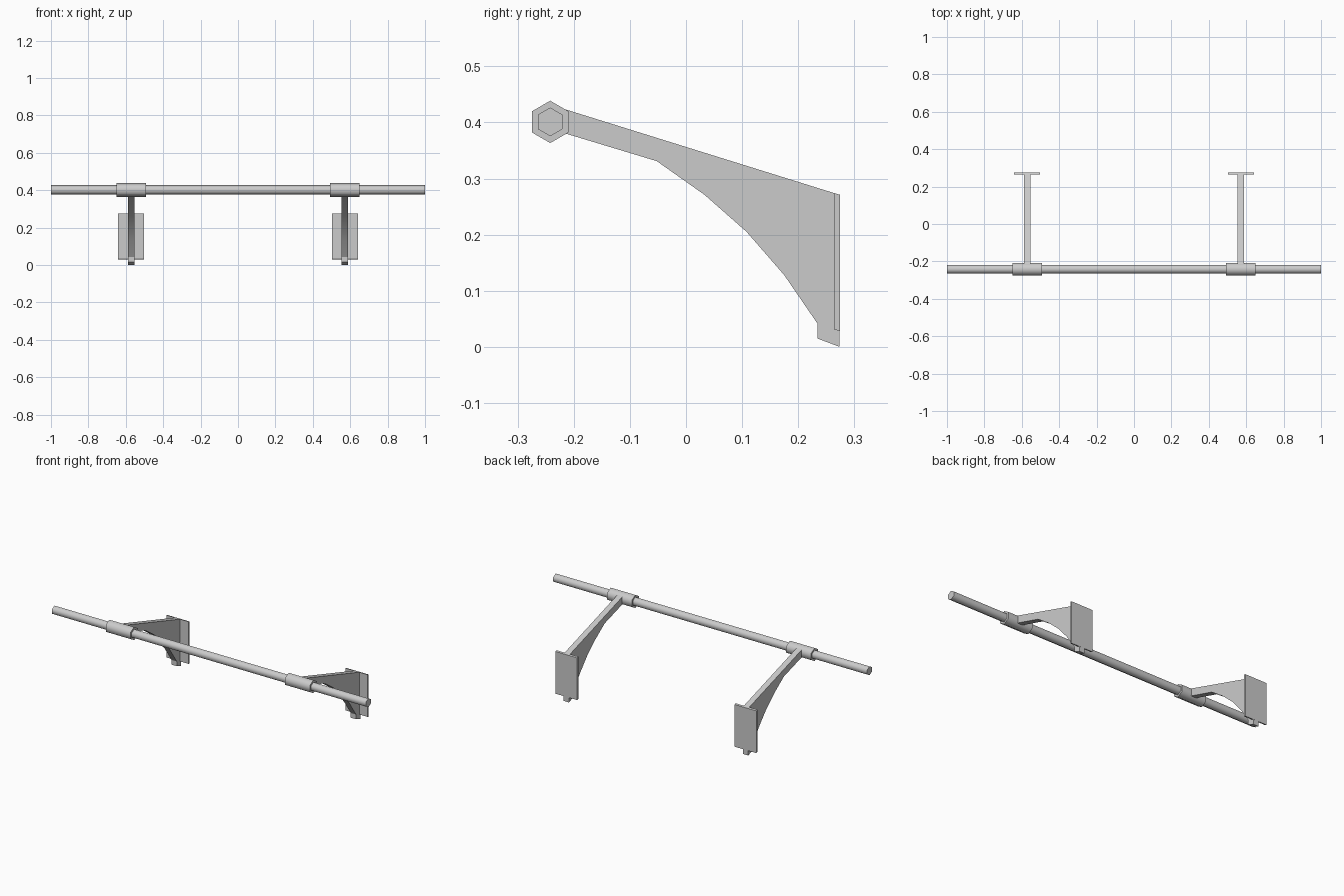
import bpy, bmesh
from math import pi, radians

if "Cube" in bpy.data.objects:
    bpy.data.objects.remove(bpy.data.objects["Cube"])

ROD_Y, ROD_Z = -0.242, 0.401
BRACKET_X = 0.571


def smooth(obj, degrees):
    bpy.ops.object.select_all(action='DESELECT')
    obj.select_set(True)
    bpy.context.view_layer.objects.active = obj
    bpy.ops.object.shade_smooth_by_angle(angle=radians(degrees))


def hex_bar(name, x, radius, length):
    """Six-sided bar along x with a corner pointing up."""
    bpy.ops.mesh.primitive_cylinder_add(vertices=6, radius=radius, depth=length,
                                        location=(x, ROD_Y, ROD_Z), rotation=(0, pi / 2, 0))
    obj = bpy.context.object
    obj.name = name
    bpy.ops.object.transform_apply(location=False, rotation=True, scale=False)
    # put corners at top and bottom
    if max(v.co.z for v in obj.data.vertices) < radius * 0.99:
        obj.rotation_euler.x = pi / 6
        bpy.ops.object.transform_apply(location=False, rotation=True, scale=False)
    smooth(obj, 65)
    return obj


def extrude_profile(name, x, profile, width):
    """Extrude a (y, z) outline along x, centred on x."""
    bm = bmesh.new()
    face = bm.faces.new([bm.verts.new((-width / 2, y, z)) for y, z in profile])
    out = bmesh.ops.extrude_face_region(bm, geom=[face], use_keep_orig=True)
    moved = [g for g in out['geom'] if isinstance(g, bmesh.types.BMVert)]
    bmesh.ops.translate(bm, verts=moved, vec=(width, 0, 0))
    bmesh.ops.recalc_face_normals(bm, faces=bm.faces)
    mesh = bpy.data.meshes.new(name)
    bm.to_mesh(mesh)
    bm.free()
    obj = bpy.data.objects.new(name, mesh)
    obj.location.x = x
    bpy.context.collection.objects.link(obj)
    smooth(obj, 20)
    return obj


# curved bracket arm, side outline
ARM = [(-0.214, 0.423), (0.274, 0.271), (0.274, 0.0), (0.234, 0.015), (0.234, 0.042),
       (0.175, 0.128), (0.108, 0.205), (0.033, 0.271), (-0.052, 0.331), (-0.214, 0.380)]
# mounting plate, side outline with slanted ends
PLATE = [(0.264, 0.274), (0.2745, 0.271), (0.2745, 0.028), (0.264, 0.031)]

# long rail
hex_bar("rail", 0, 0.0255, 2.0)

# sleeve, arm and wall plate on each side
for side, sign in (("left", -1), ("right", 1)):
    x = sign * BRACKET_X
    hex_bar(side + "_sleeve", x, 0.0377, 0.158)
    extrude_profile(side + "_bracket_arm", x, ARM, 0.034)
    extrude_profile(side + "_wall_plate", x, PLATE, 0.139)
